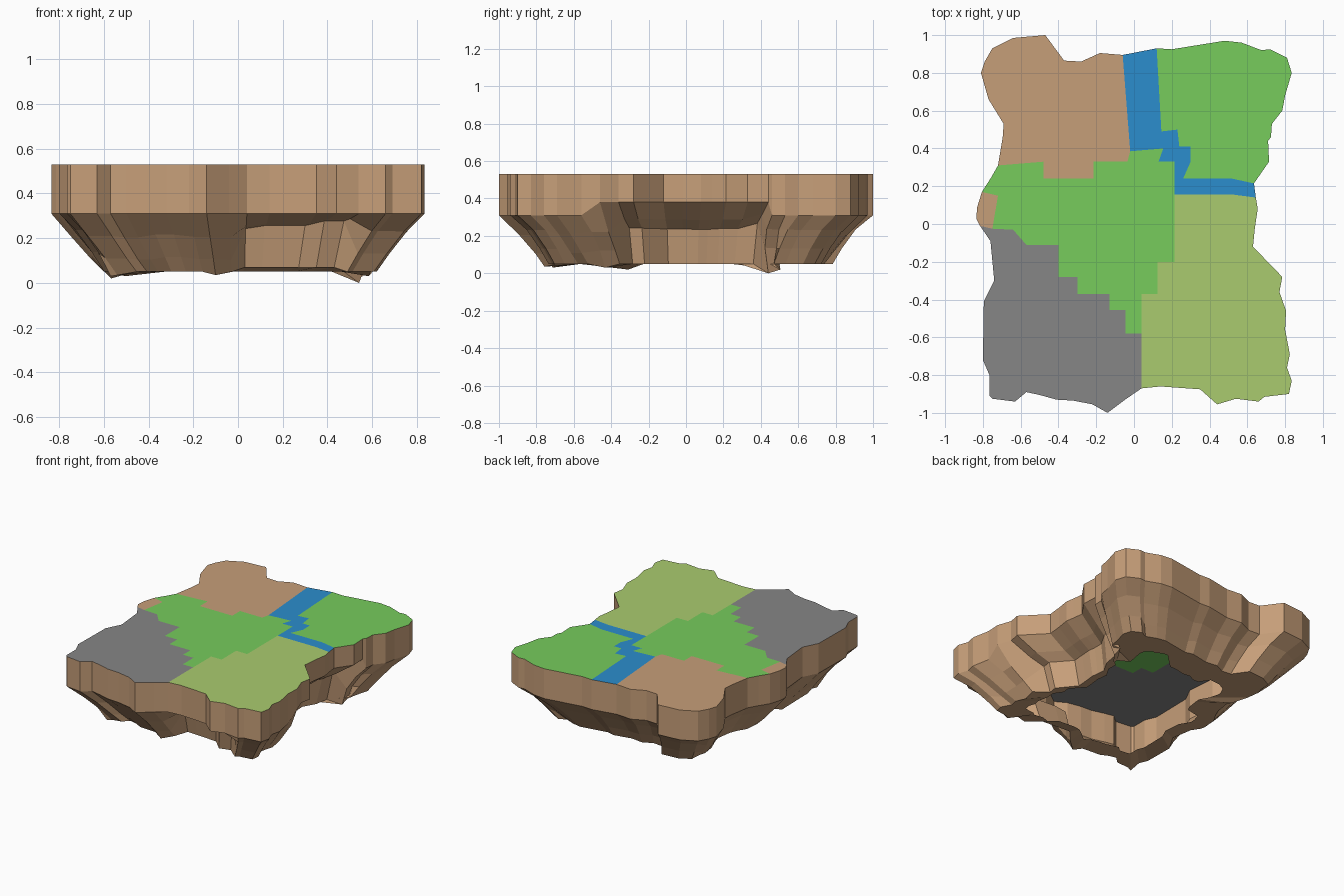
import bpy, bmesh, math, random

if "Cube" in bpy.data.objects:
    bpy.data.objects.remove(bpy.data.objects["Cube"])
random.seed(4)

# Island outline, counter-clockwise from the front-left corner
P = [(-.75,-.925),(-.63,-.94),(-.57,-.89),(-.5,-.905),(-.41,-.93),(-.32,-.935),(-.22,-.955),
     (-.14,-1),(-.04,-.925),(.04,-.87),(.14,-.86),(.35,-.875),(.44,-.955),(.54,-.925),
     (.66,-.94),(.69,-.915),(.82,-.9),(.835,-.83),(.81,-.76),(.825,-.69),(.8,-.56),(.805,-.46),
     (.77,-.36),(.785,-.28),(.63,-.12),(.64,-.02),(.655,.08),(.645,.14),(.635,.215),(.715,.33),
     (.71,.44),(.725,.46),(.73,.53),(.785,.6),(.8,.68),(.835,.8),(.81,.88),(.72,.925),
     (.675,.92),(.57,.96),(.48,.97),(.2,.925),(.12,.93),(-.06,.895),(-.18,.905),(-.28,.86),
     (-.37,.865),(-.47,1),(-.64,.985),(-.75,.93),(-.79,.86),(-.81,.8),(-.77,.66),(-.69,.53),
     (-.695,.46),(-.72,.31),(-.76,.24),(-.805,.17),(-.83,.09),(-.835,.03),(-.815,-.01),
     (-.76,-.09),(-.74,-.3),(-.795,-.41),(-.8,-.72),(-.765,-.8),(-.765,-.91)]
TOP = .53

# Borders between the ground patches
grey_edge = [(-.75,-.025),(-.64,-.03),(-.57,-.11),(-.4,-.11),(-.4,-.28),(-.3,-.28),(-.3,-.37),
             (-.13,-.37),(-.13,-.455),(-.045,-.455),(-.045,-.58),(.04,-.58)]
lime_edge = [(.04,-.37),(.125,-.37),(.125,-.2),(.215,-.2),(.215,.155)]
river_low = [(.215,.33),(.13,.33),(.155,.4),(-.02,.385)]
river_high = [(.52,.24),(.26,.24),(.3,.33),(.3,.41),(.24,.41),(.23,.5),(.145,.49)]
brown_edge = [(-.48,.33),(-.48,.24),(-.215,.24),(-.215,.33),(-.035,.33),(-.02,.385)]
bank = [(.53,.155)]
nook = [(-.72,.15)]

def material(name, rgb):
    m = bpy.data.materials.new(name)
    m.diffuse_color = (*[(c / 255) ** 2.2 for c in rgb], 1)
    m.use_nodes = True
    m.node_tree.nodes["Principled BSDF"].inputs["Base Color"].default_value = m.diffuse_color
    return m

green = material("grass", (118, 203, 93))
blue = material("water", (47, 140, 204))
lime = material("meadow", (168, 202, 110))
grey = material("stone", (133, 133, 133))
brown = material("earth", (197, 157, 120))

def add_object(name, bm, mat):
    me = bpy.data.meshes.new(name)
    bm.to_mesh(me)
    bm.free()
    me.materials.append(mat)
    ob = bpy.data.objects.new(name, me)
    bpy.context.collection.objects.link(ob)

def patch(name, pts, mat):
    bm = bmesh.new()
    f = bm.faces.new([bm.verts.new((x, y, TOP)) for x, y in pts])
    f.normal_update()
    if f.normal.z < 0:
        f.normal_flip()
    bmesh.ops.triangulate(bm, faces=[f])
    add_object(name, bm, mat)

# Flat ground patches
patch("stone_ground", P[60:] + P[:10] + grey_edge[::-1], grey)
patch("meadow_ground", P[9:28] + bank + lime_edge[::-1] + grey_edge[-1:], lime)
patch("river", P[27:29] + river_high + P[42:44] + river_low[::-1] + lime_edge[-1:] + bank, blue)
patch("grass_corner", P[28:43] + river_high[::-1], green)
patch("earth_ground", P[43:56] + brown_edge, brown)
patch("earth_nook", P[57:61] + grey_edge[:1] + nook, brown)
patch("grass_centre", P[55:58] + nook + grey_edge + lime_edge + river_low + brown_edge[-2::-1], green)

# Rock underside: (x scale, y scale, height) per ring; the last ring is the rim of the open hollow
NORMAL = [(1, 1, TOP), (1, 1, .31), (.9, .9, .22), (.8, .82, .12), (.73, .77, .05), (.58, .62, .05)]
RIGHT_RECESS = [(1, 1, TOP), (1, 1, .38), (.82, .92, .3), (.7, .85, .25), (.65, .8, .05), (.55, .62, .05)]
FRONT_RECESS = [(1, 1, TOP), (1, 1, .31), (.92, .84, .27), (.86, .79, .26), (.78, .74, .07), (.58, .62, .05)]

def ring_scale(i, level):
    if 22 <= i <= 30:
        return RIGHT_RECESS[level]
    if 9 <= i <= 13:
        return FRONT_RECESS[level]
    if i == 21 and level == 1:
        return (1, 1, .38)
    if level == 5 and 33 <= i <= 40:      # wider rim along the back
        return (.44, .62, .05)
    if level == 5 and 41 <= i <= 56:
        return (.48, .53, .05)
    return NORMAL[level]

bm = bmesh.new()
n = len(P)
wob = [random.uniform(-.02, .02) for _ in range(n // 2 + 1)]
spikes = {31: -.05, 32: -.03, 0: -.015, 66: -.02, 63: -.03, 7: -.015, 20: -.02, 53: -.02}
rings = []
for level in range(6):
    ring = []
    for i, (x, y) in enumerate(P):
        sx, sy, z = ring_scale(i, level)
        w = wob[i // 2] * (0, 0, .5, 1, 1, 0)[level]
        z += (wob[i // 2] if level in (2, 3) else 0) + (spikes.get(i, 0) if level == 4 else 0)
        if i in (31, 32) and level > 1:    # spur beside the right recess
            sy += (0, 0, .03, .08, .17, 0)[level]
        ring.append(bm.verts.new((x * (sx + w), y * (sy + w), z)))
    rings.append(ring)
for a, b in zip(rings, rings[1:]):
    for i in range(n):
        j = (i + 1) % n
        bm.faces.new((a[i], b[i], b[j], a[j]))
add_object("rock_base", bm, brown)
